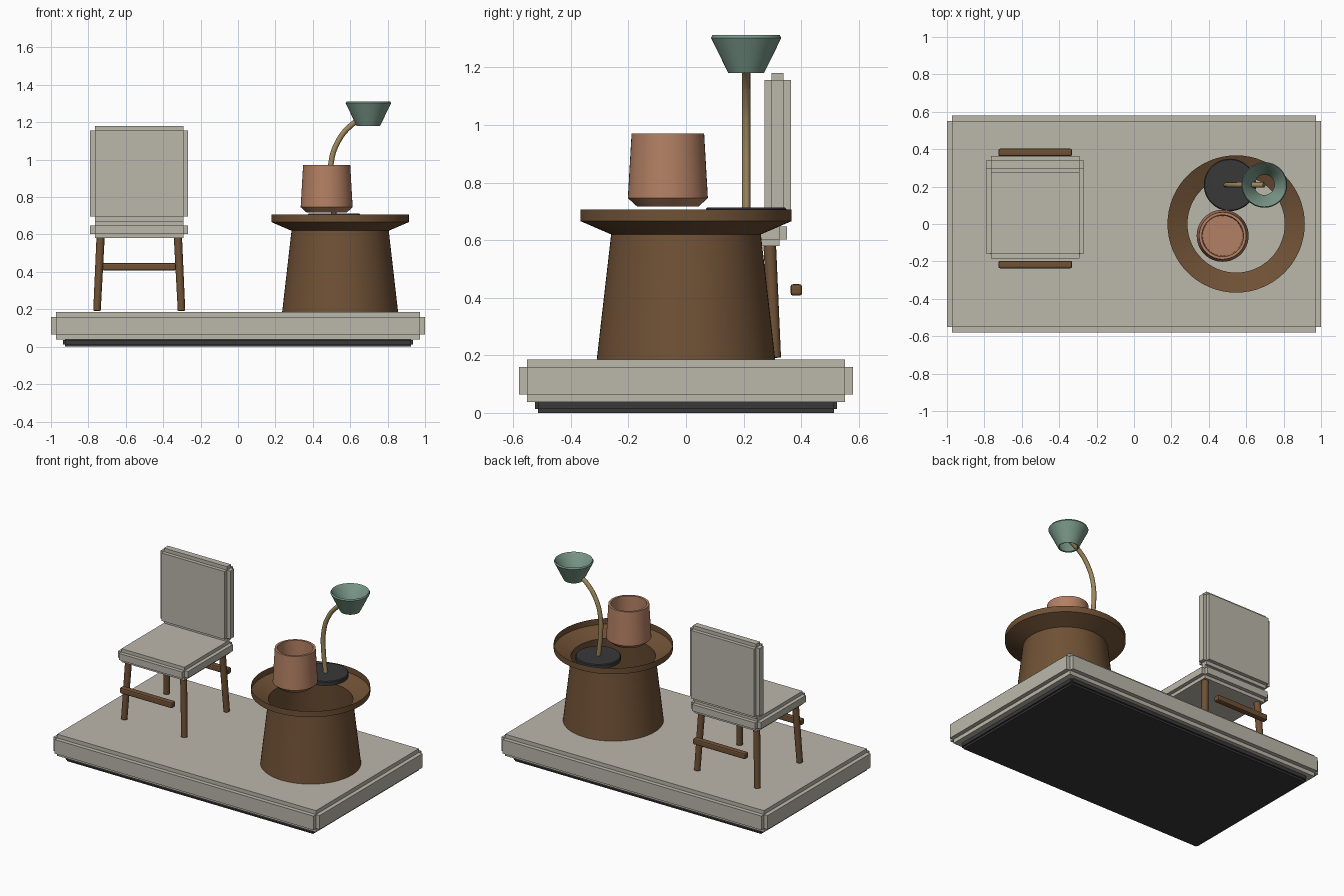
import bpy, bmesh, math
from mathutils import Vector, Matrix

if "Cube" in bpy.data.objects:
    bpy.data.objects.remove(bpy.data.objects["Cube"])


def material(name, rgb):
    m = bpy.data.materials.new(name)
    m.diffuse_color = (*rgb, 1)
    m.use_nodes = True
    m.node_tree.nodes["Principled BSDF"].inputs["Base Color"].default_value = m.diffuse_color
    return m


STONE = material("warm grey", (0.50, 0.475, 0.41))
WOOD = material("dark wood", (0.16, 0.082, 0.036))
CLAY = material("terracotta", (0.45, 0.215, 0.125))
GREEN = material("sage green", (0.19, 0.31, 0.245))
BRASS = material("brass", (0.35, 0.245, 0.11))
BLACK = material("charcoal", (0.04, 0.04, 0.042))


def finish(name, bm, mat, smooth=False):
    me = bpy.data.meshes.new(name)
    bm.to_mesh(me)
    bm.free()
    ob = bpy.data.objects.new(name, me)
    bpy.context.collection.objects.link(ob)
    me.materials.append(mat)
    if smooth:
        bpy.ops.object.select_all(action='DESELECT')
        ob.select_set(True)
        bpy.context.view_layer.objects.active = ob
        bpy.ops.object.shade_smooth_by_angle(angle=math.radians(30))
    return ob


def add_box(bm, lo, hi):
    c = [(a + b) / 2 for a, b in zip(lo, hi)]
    s = [b - a for a, b in zip(lo, hi)]
    bmesh.ops.create_cube(bm, size=1, matrix=Matrix.Translation(c) @ Matrix.Diagonal((*s, 1)))


def stepped_box(name, lo, hi, step, mat):
    """Block with notched edges: three slabs, each full size along one axis."""
    bm = bmesh.new()
    for axis in range(3):
        inset = [0 if i == axis else step[i] for i in range(3)]
        add_box(bm, [a + d for a, d in zip(lo, inset)], [b - d for b, d in zip(hi, inset)])
    return finish(name, bm, mat)


def lathe(name, profile, centre, mat, closed=False, segments=48):
    """Spin an (r, z) profile about a vertical axis; points with r = 0 are welded."""
    bm = bmesh.new()
    verts = [bm.verts.new((centre[0] + r, centre[1], z)) for r, z in profile]
    pairs = list(zip(verts, verts[1:])) + ([(verts[-1], verts[0])] if closed else [])
    edges = [bm.edges.new(p) for p in pairs]
    bmesh.ops.spin(bm, geom=verts + edges, cent=(*centre, 0), axis=(0, 0, 1),
                   angle=math.tau, steps=segments)
    bmesh.ops.remove_doubles(bm, verts=bm.verts, dist=1e-5)
    bmesh.ops.recalc_face_normals(bm, faces=bm.faces)
    return finish(name, bm, mat, True)


# Platform
stepped_box("plinth", (-0.935, -0.525, 0), (0.935, 0.525, 0.05), (0.011, 0.011, 0.013), BLACK)
stepped_box("platform", (-1, -0.58, 0.038), (1, 0.58, 0.185), (0.028, 0.028, 0.026), STONE)

# Chair
CX, CY = -0.528, 0.083
stepped_box("seat", (CX - 0.262, CY - 0.267, 0.58), (CX + 0.262, CY + 0.267, 0.671),
            (0.025, 0.025, 0.023), STONE)
stepped_box("backrest", (CX - 0.262, 0.272, 0.671), (CX + 0.262, 0.364, 1.18),
            (0.025, 0.025, 0.024), STONE)
for sx, side in ((-1, "left"), (1, "right")):
    for sy, end in ((-1, "front"), (1, "back")):
        low = Vector((CX + sx * 0.226, CY + sy * 0.227, 0.192))
        high = Vector((CX + sx * 0.206, CY + sy * 0.207, 0.60))
        d = high - low
        bm = bmesh.new()
        bmesh.ops.create_cone(bm, cap_ends=True, segments=16, radius1=0.020, radius2=0.022,
                              depth=d.length,
                              matrix=Matrix.Translation((low + high) / 2)
                              @ d.to_track_quat('Z', 'Y').to_matrix().to_4x4())
        finish(f"{end}_{side}_leg", bm, WOOD, True)
for sy, end in ((-1, "front"), (1, "back")):
    y = CY + sy * 0.3
    bm = bmesh.new()
    add_box(bm, (CX - 0.197, y - 0.02, 0.407), (CX + 0.197, y + 0.02, 0.447))
    bmesh.ops.bevel(bm, geom=bm.edges[:], offset=0.009, segments=2, profile=0.5, affect='EDGES')
    finish(f"{end}_stretcher", bm, WOOD)

# Table: an open flared shell
lathe("table", [(0.31, 0.185), (0.26, 0.62), (0.367, 0.666), (0.367, 0.706)],
      (0.546, 0), WOOD, segments=64)

# Pot
lathe("pot", [(0, 0.717), (0.107, 0.717), (0.139, 0.746), (0.126, 0.971),
              (0.111, 0.971), (0.107, 0.75), (0, 0.75)], (0.474, -0.063), CLAY)

# Lamp
lathe("lamp_base", [(0, 0.685), (0.14, 0.685), (0.14, 0.708), (0.135, 0.713), (0, 0.713)],
      (0.513, 0.209), BLACK)
lathe("lamp_shade", [(0.062, 1.18), (0.122, 1.302), (0.117, 1.312), (0.110, 1.306),
                     (0.054, 1.183)], (0.697, 0.209), GREEN, closed=True)

path = [(0.513, 0.70), (0.497, 0.84), (0.496, 0.97), (0.531, 1.09),
        (0.61, 1.188), (0.695, 1.235)]
cu = bpy.data.curves.new("lamp_stem", 'CURVE')
cu.dimensions = '3D'
cu.bevel_depth = 0.0145
cu.bevel_resolution = 4
cu.use_fill_caps = True
sp = cu.splines.new('BEZIER')
sp.bezier_points.add(len(path) - 1)
for p, (x, z) in zip(sp.bezier_points, path):
    p.co = (x, 0.209, z)
    p.handle_left_type = p.handle_right_type = 'AUTO'
cu.materials.append(BRASS)
bpy.context.collection.objects.link(bpy.data.objects.new("lamp_stem", cu))
